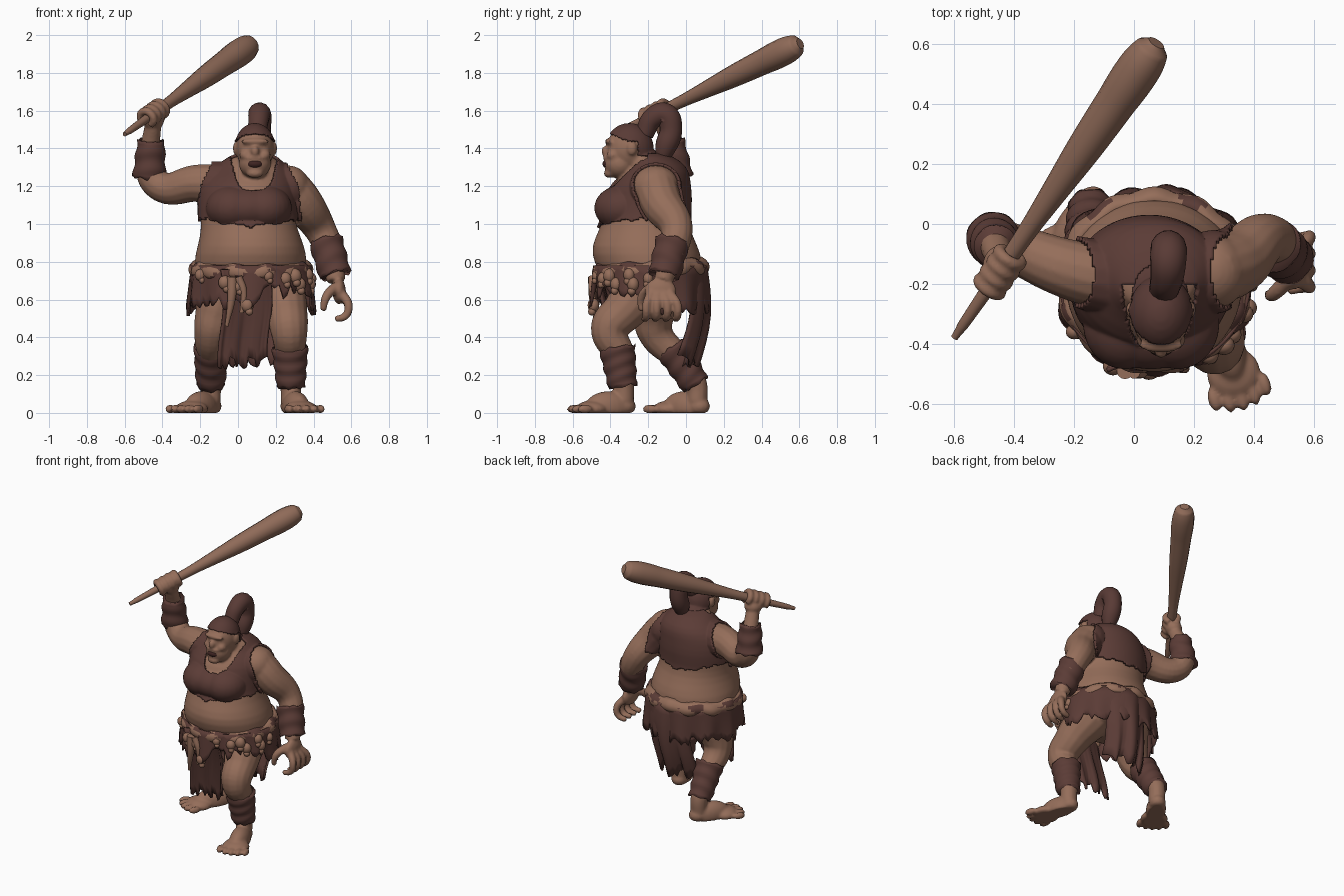
import bpy, bmesh, math, random
from math import sin, cos, pi, tau
from mathutils import Vector

random.seed(4)
if "Cube" in bpy.data.objects:
    bpy.data.objects.remove(bpy.data.objects["Cube"])

def material(name, rgb):
    m = bpy.data.materials.new(name)
    m.use_nodes = True
    m.diffuse_color = (*rgb, 1)
    bsdf = next(n for n in m.node_tree.nodes if n.type == 'BSDF_PRINCIPLED')
    bsdf.inputs["Base Color"].default_value = (*rgb, 1)
    return m

SKIN = material("tan skin", (.3, .155, .102))
WOOD = material("club wood", (.275, .145, .098))
CLOTH = material("dark brown hide", (.105, .045, .037))
HAIR = material("dark hair", (.1, .043, .036))
MOUTH = material("mouth dark", (.05, .018, .016))

def add_object(name, mesh, mat):
    ob = bpy.data.objects.new(name, mesh)
    bpy.context.collection.objects.link(ob)
    if mat:
        mesh.materials.clear()
        mesh.materials.append(mat)
        mesh.polygons.foreach_set("use_smooth", [True] * len(mesh.polygons))
    return ob

def from_bmesh(name, bm, mat):
    mesh = bpy.data.meshes.new(name)
    bm.to_mesh(mesh)
    return add_object(name, mesh, mat)

def evaluated_mesh(ob):
    dg = bpy.context.evaluated_depsgraph_get()
    return bpy.data.meshes.new_from_object(ob.evaluated_get(dg))

def tube(name, pts, mat=SKIN):
    """Round tube through points (x, y, z, radius)."""
    cu = bpy.data.curves.new(name, 'CURVE')
    cu.dimensions, cu.bevel_depth, cu.bevel_resolution = '3D', 1, 5
    cu.resolution_u, cu.use_fill_caps = 8, True
    sp = cu.splines.new('BEZIER')
    sp.bezier_points.add(len(pts) - 1)
    sp.radius_interpolation = 'CARDINAL'
    for b, p in zip(sp.bezier_points, pts):
        b.co, b.radius = p[:3], p[3]
        b.handle_left_type = b.handle_right_type = 'AUTO'
    tmp = add_object(name + "_path", cu, None)
    mesh = evaluated_mesh(tmp)
    bpy.data.objects.remove(tmp)
    return add_object(name, mesh, mat)

def ball(name, loc, size, mat=SKIN, turn=0):
    bm = bmesh.new()
    bmesh.ops.create_uvsphere(bm, u_segments=24, v_segments=14, radius=1)
    for v in bm.verts:
        x, y, z = (v.co[i] * size[i] for i in range(3))
        v.co = Vector((x * cos(turn) - y * sin(turn), x * sin(turn) + y * cos(turn), z)) + Vector(loc)
    return from_bmesh(name, bm, mat)

def sheet(name, f, nu, nv, mat, wrap=True, thick=0.0):
    """Grid surface from f(u, v); thickened, or capped at both ends."""
    bm = bmesh.new()
    rows = [[bm.verts.new(f(i / nu, j / nv)) for i in range(nu + (not wrap))] for j in range(nv + 1)]
    for a, b in zip(rows, rows[1:]):
        for i in range(nu):
            k = (i + 1) % len(a)
            bm.faces.new((a[i], a[k], b[k], b[i]))
    if not thick:
        bm.faces.new(rows[0][::-1])
        bm.faces.new(rows[-1])
    bmesh.ops.recalc_face_normals(bm, faces=bm.faces)
    ob = from_bmesh(name, bm, mat)
    if thick:
        s = ob.modifiers.new("thickness", 'SOLIDIFY')
        s.thickness, s.offset = thick, 0
    return ob

# Torso: stacked ellipses (z, centre x, centre y, half width, half depth)
RINGS = [(.56, .07, -.16, .2, .17), (.7, .07, -.18, .285, .26), (.8, .065, -.2, .303, .29),
         (.88, .07, -.22, .285, .285), (.97, .06, -.22, .255, .24), (1.05, .05, -.21, .25, .22),
         (1.13, .05, -.2, .25, .22), (1.21, .055, -.19, .24, .2), (1.27, .07, -.16, .21, .165),
         (1.32, .075, -.16, .15, .13), (1.37, .085, -.22, .09, .09)]

def torso_point(u, v):
    z, cx, cy, rx, ry = RINGS[round(v * (len(RINGS) - 1))]
    return (cx + rx * cos(u * tau), cy + ry * sin(u * tau), z)

torso = sheet("torso", torso_point, 32, len(RINGS) - 1, SKIN)
torso.modifiers.new("round", 'SUBSURF').levels = 1
torso.data = evaluated_mesh(torso)
torso.modifiers.clear()
parts = [torso, ball("bust", (.057, -.335, 1.085), (.2, .135, .1))]
parts += [ball("breast", (x, -.335, 1.085), (.125, .135, .105)) for x in (-.03, .145)]

# Head
HX = .09
parts += [ball("skull", (HX, -.3, 1.4), (.1, .12, .125)), ball("jaw", (HX, -.35, 1.32), (.085, .085, .08)),
          ball("chin", (HX, -.405, 1.268), (.045, .03, .025)), ball("brow", (HX, -.405, 1.437), (.075, .025, .016)),
          ball("nose", (HX, -.425, 1.385), (.022, .024, .03)), ball("lip", (HX, -.415, 1.35), (.05, .024, .014)),
          tube("neck", [(.08, -.18, 1.25, .11), (HX, -.27, 1.36, .085)])]
for s in (-1, 1):
    parts += [ball("ear", (HX + s * .103, -.285, 1.4), (.014, .026, .036)),
              ball("cheek", (HX + s * .05, -.385, 1.365), (.032, .035, .03))]

# Arms
parts += [tube("left_arm", [(.25, -.16, 1.22, .11), (.34, -.13, 1.11, .11), (.43, -.05, .98, .087),
                            (.48, -.065, .87, .075), (.52, -.12, .7, .05)]),
          tube("right_arm", [(-.04, -.19, 1.205, .11), (-.22, -.15, 1.215, .1), (-.4, -.08, 1.195, .082),
                             (-.465, -.055, 1.27, .075), (-.465, -.07, 1.4, .055), (-.45, -.12, 1.52, .045)]),
          ball("left_shoulder", (.265, -.16, 1.195), (.115, .125, .115)),
          ball("left_palm", (.535, -.135, .645), (.035, .085, .07)),
          tube("left_thumb", [(.52, -.18, .67, .028), (.465, -.235, .61, .024), (.45, -.235, .54, .017)])]
for i in range(4):
    y = -.045 - .055 * i
    parts.append(tube("finger", [(.55, -.085 - .033 * i, .63, .026), (.585, y, .57, .023),
                                 (.57, y, .515, .021), (.515, y - .01, .495, .018)]))

# Club with the right fist wrapped round its shaft
tip, end = Vector((-.6, -.38, 1.475)), Vector((.075, .605, 1.955))
axis = (end - tip).normalized()
side = axis.cross(Vector((0, 0, 1))).normalized()
up = side.cross(axis)
stations = [(0, .012), (.04, .018), (.25, .027), (.42, .037), (.6, .055), (.8, .068), (.92, .073), (.98, .058), (1, .03)]
tube("club", [(*tip.lerp(end, t), r) for t, r in stations], WOOD)
grip = tip.lerp(end, .225)
parts.append(ball("right_palm", grip + Vector((0, .03, -.035)), (.06, .055, .05), turn=.9))
for i in range(4):
    c = grip + axis * (.043 * i - .065)
    arc = [c + (side * cos(a) + up * sin(a)) * .042 for a in (-1.2, -.2, .8, 1.8, 2.8, 3.8)]
    parts.append(tube("gripping_finger", [(*p, .021) for p in arc]))

# Legs and feet
parts += [tube("left_leg", [(.2, -.2, .68, .15), (.255, -.33, .54, .115), (.27, -.405, .44, .1),
                            (.275, -.345, .3, .075), (.28, -.33, .15, .058), (.28, -.33, .06, .055)]),
          tube("right_leg", [(-.05, -.14, .68, .15), (-.115, -.17, .53, .115), (-.14, -.16, .42, .093),
                             (-.14, -.03, .28, .07), (-.145, .055, .15, .058), (-.145, .06, .06, .055)])]
for heel, toe in (((.28, -.33), (.35, -.555)), ((-.145, .065), (-.28, -.14))):
    h, t = Vector((*heel, 0)), Vector((*toe, 0))
    d = (t - h).normalized()
    n, a = Vector((-d.y, d.x, 0)), math.atan2(d.y, d.x)
    parts += [ball("heel", h + Vector((0, 0, .035)), (.065, .055, .05), turn=a),
              ball("instep", h.lerp(t, .35) + Vector((0, 0, .03)), (.13, .065, .085), turn=a),
              ball("foot_ball", h.lerp(t, .75) + Vector((0, 0, .02)), (.085, .09, .045), turn=a)]
    for k in range(-2, 3):
        parts.append(ball("toe", t + n * k * .044 + d * (.03 - .006 * k * k) + Vector((0, 0, .02)),
                          (.042, .021, .024), turn=a))

# Fuse all flesh into one smooth skin with flat soles
bpy.ops.object.select_all(action='DESELECT')
for p in parts:
    p.select_set(True)
bpy.context.view_layer.objects.active = body = torso
bpy.ops.object.join()
body.name = "body"
for v in body.data.vertices:
    v.co.z = max(v.co.z, 0)
rm = body.modifiers.new("fuse", 'REMESH')
rm.mode, rm.voxel_size, rm.use_smooth_shade = 'VOXEL', .009, True
body.modifiers.new("soften", 'SMOOTH').iterations = 4
body.data = evaluated_mesh(body)
body.modifiers.clear()

def shell(name, keep, mat, thick):
    """Garment made from the part of the body that passes a rule."""
    bm = bmesh.new()
    bm.from_mesh(body.data)
    bmesh.ops.delete(bm, geom=[f for f in bm.faces if not keep(*f.calc_center_median())], context='FACES')
    s = from_bmesh(name, bm, mat).modifiers.new("thickness", 'SOLIDIFY')
    s.thickness, s.offset = thick, 1

def in_vest(x, y, z):
    w = abs(x - .06)
    hem = .985 + .04 * min(1, w / .22) + .03 * (y > -.2) + .01 * sin(70 * x) * sin(50 * y)
    neckline = 1.165 + .15 * (abs(x - .085) / .115) ** 4
    armhole = .275 - .15 * max(0, z - 1.05) - .35 * max(0, z - 1.2)
    return hem < z < 1.36 and w < armhole and not (y < -.2 and z > neckline)

def in_hair(x, y, z):
    line = 1.36 if y > -.255 else 1.435 + .42 * max(0, -.3 - y)
    return z > line and abs(x - HX) < .106 and -.5 < y < -.13

shell("vest", in_vest, CLOTH, .016)
shell("hair_cap", in_hair, HAIR, .01)
ball("open_mouth", (HX, -.412, 1.318), (.042, .03, .024), MOUTH)
tube("ponytail", [(.1, -.22, 1.48, .05), (.11, -.175, 1.56, .056), (.115, -.11, 1.58, .061), (.115, -.08, 1.51, .06),
                  (.115, -.11, 1.4, .055), (.11, -.15, 1.28, .012)], HAIR)

def wrap_band(name, a, b, ra, rb, folds):
    """Lumpy hide wrapping between two points."""
    a, b = Vector(a), Vector(b)
    q = (b - a).to_track_quat('Z', 'Y')
    def f(u, v):
        r = ra + (rb - ra) * v + .004 * sin(v * folds * tau + 2 * sin(u * tau))
        return a.lerp(b, v) + q @ Vector((r * cos(u * tau), r * sin(u * tau), .008 * sin(u * tau * 7) * (abs(v - .5) > .45)))
    sheet(name, f, 40, 14, CLOTH)

wrap_band("left_bracer", (.465, -.07, .91), (.515, -.115, .73), .09, .085, 2)
wrap_band("right_bracer", (-.47, -.05, 1.25), (-.46, -.08, 1.44), .088, .072, 2)
wrap_band("left_leg_wrap", (.275, -.365, .345), (.28, -.335, .14), .096, .076, 3)
wrap_band("right_leg_wrap", (-.14, -.075, .35), (-.145, .05, .15), .094, .076, 3)

# Skirt, belt and hanging cloths with torn hems
jag = [random.uniform(-.045, .035) for _ in range(96)]

def skirt_point(u, v):
    a = u * tau
    hem = .585 + jag[round(u * 96) % 96] - .03 * (sin(a) > 0) + .06 * (sin(a) < -.2 and cos(a) > .1)
    r = .012 * sin(a * 11) * v
    return (.07 + (.315 + .015 * v + r) * cos(a), -.19 + (.295 + .01 * v + r) * sin(a), .78 * (1 - v) + hem * v)

def belt_point(u, v):
    a, lump = u * tau, .006 * sin(u * tau * 13) + .014 * sin(v * pi) - .03 * v ** 3
    return (.068 + (.31 + lump) * cos(a), -.19 + (.292 + lump) * sin(a), .725 + .08 * v + .012 * sin(a) + .006 * sin(a * 9))

def panel(name, x0, x1, y_top, y_low, z_top, z_low, bulge, curl):
    def f(u, v):
        y = y_top + (y_low - y_top) * v + .014 * sin(u * 16) * v + bulge * sin(v * pi) - curl * (2 * u - 1) ** 2
        return (x0 + (x1 - x0) * u + .015 * sin(v * 5), y, z_top + (z_low + jag[round(u * 24)] - z_top) * v)
    sheet(name, f, 24, 8, CLOTH, wrap=False, thick=.014)

sheet("skirt", skirt_point, 96, 5, CLOTH, thick=.012)
belt = sheet("belt", belt_point, 96, 5, SKIN, thick=.012)
belt.data.materials.append(CLOTH)
for p in belt.data.polygons:  # worn dark patches
    p.material_index = int(sin(p.center.x * 41) + sin(p.center.y * 37) + sin(p.center.z * 90) > 1.1)
panel("front_loincloth", -.09, .165, -.46, -.36, .76, .27, .01, .03)
panel("back_flap", -.06, .25, .105, .05, .78, .28, .04, .09)

# Trophies tied to the belt
for x, y, z, r in ((-.2, -.36, .73, .028), (-.07, -.475, .69, .034), (0, -.485, .67, .03), (.05, -.49, .57, .034),
                   (.25, -.44, .71, .032), (.3, -.405, .725, .036), (.325, -.37, .68, .034), (.365, -.3, .73, .034),
                   (.375, -.28, .68, .036), (.385, -.2, .71, .03), (.16, -.475, .725, .026)):
    ball("belt_trophy", (x, y, z), (r, r * .9, r * 1.1))
    ball("trophy_jaw", (x + .01, y - .008, z - r), (r * .6, r * .6, r * .6))
tube("belt_cord_long", [(-.03, -.49, .72, .028), (-.035, -.49, .6, .022), (-.06, -.47, .46, .01)])
tube("belt_cord_short", [(0, -.495, .72, .022), (.03, -.495, .64, .018), (.02, -.485, .53, .012)])
